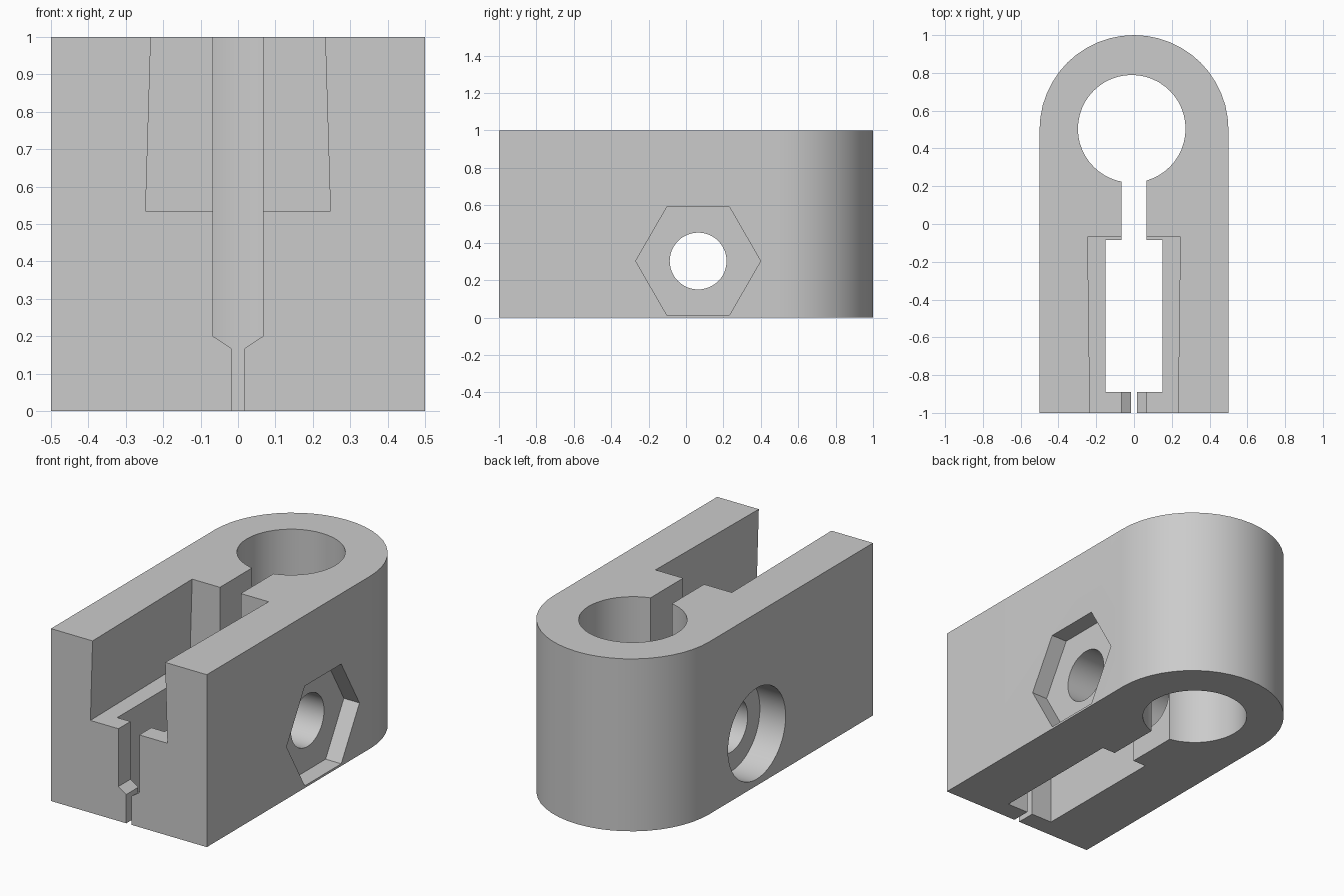
import bpy
import bmesh
from math import cos, sin, pi, radians
from mathutils import Vector

cube = bpy.data.objects.get("Cube")
if cube:
    bpy.data.objects.remove(cube, do_unlink=True)

grey = bpy.data.materials.new("plain grey")
grey.use_nodes = True
grey.diffuse_color = (0.6, 0.6, 0.6, 1)
grey.node_tree.nodes["Principled BSDF"].inputs["Base Color"].default_value = (0.6, 0.6, 0.6, 1)


def prism(name, profile, axis, start, end):
    """Extrude a closed 2D profile along x, y or z."""
    place = {"x": lambda a, b, d: (d, a, b),
             "y": lambda a, b, d: (a, d, b),
             "z": lambda a, b, d: (a, b, d)}[axis]
    bm = bmesh.new()
    base = bm.faces.new([bm.verts.new(place(a, b, start)) for a, b in profile])
    grown = bmesh.ops.extrude_face_region(bm, geom=[base])
    moved = [g for g in grown["geom"] if isinstance(g, bmesh.types.BMVert)]
    bmesh.ops.translate(bm, verts=moved, vec=Vector(place(0, 0, end - start)))
    bmesh.ops.recalc_face_normals(bm, faces=bm.faces)
    mesh = bpy.data.meshes.new(name)
    bm.to_mesh(mesh)
    bm.free()
    mesh.materials.append(grey)
    obj = bpy.data.objects.new(name, mesh)
    bpy.context.collection.objects.link(obj)
    return obj


def circle(cx, cy, r, n):
    return [(cx + r * cos(2 * pi * i / n), cy + r * sin(2 * pi * i / n)) for i in range(n)]


def rect(half, low, high):
    return [(-half, low), (half, low), (half, high), (-half, high)]


# Block with a rounded back end
arc = [(0.5 * cos(pi * i / 24), 0.5 + 0.5 * sin(pi * i / 24)) for i in range(25)]
body = prism("clamp_body", [(-0.5, -1), (0.5, -1)] + arc, "z", 0, 1)

# Round rod hole, clamping slot and rectangular window
cutters = [
    prism("rod_hole_cutter", circle(-0.012, 0.504, 0.285, 48), "z", -0.1, 1.1),
    prism("slot_cutter", rect(0.067, -0.3, 0.3), "z", -0.1, 1.1),
    prism("window_cutter", rect(0.152, -0.89, -0.085), "z", -0.1, 1.1),
]

# Stepped slit through the front wall
half_slit = [(0.017, -0.1), (0.017, 0.167), (0.067, 0.2), (0.067, 1.1)]
slit = half_slit + [(-x, z) for x, z in reversed(half_slit)]
cutters.append(prism("front_slit_cutter", slit, "y", -1.1, -0.7))

# Undercut pocket, slightly wider towards its floor and its back
pocket = prism("pocket_cutter", rect(1, 0.535, 1.1), "y", -1.1, -0.07)
for v in pocket.data.vertices:
    v.co.x *= 0.247 - 0.03 * (v.co.z - 0.535) + 0.013 * (v.co.y + 1)
cutters.append(pocket)

# Cross bolt hole with a hexagonal nut recess and a round head recess
cutters += [
    prism("bolt_hole_cutter", circle(0.065, 0.302, 0.152, 48), "x", -0.6, 0.6),
    prism("nut_recess_cutter", circle(0.065, 0.302, 0.334, 6), "x", 0.4, 0.6),
    prism("bolt_head_cutter", circle(0.065, 0.302, 0.264, 48), "x", -0.6, -0.335),
]

bpy.context.view_layer.objects.active = body
for cutter in cutters:
    mod = body.modifiers.new(cutter.name, "BOOLEAN")
    mod.operation = "DIFFERENCE"
    mod.solver = "EXACT"
    mod.object = cutter
    bpy.ops.object.modifier_apply(modifier=mod.name)
    bpy.data.objects.remove(cutter, do_unlink=True)

bpy.ops.object.select_all(action="DESELECT")
body.select_set(True)
bpy.ops.object.shade_smooth_by_angle(angle=radians(25))
